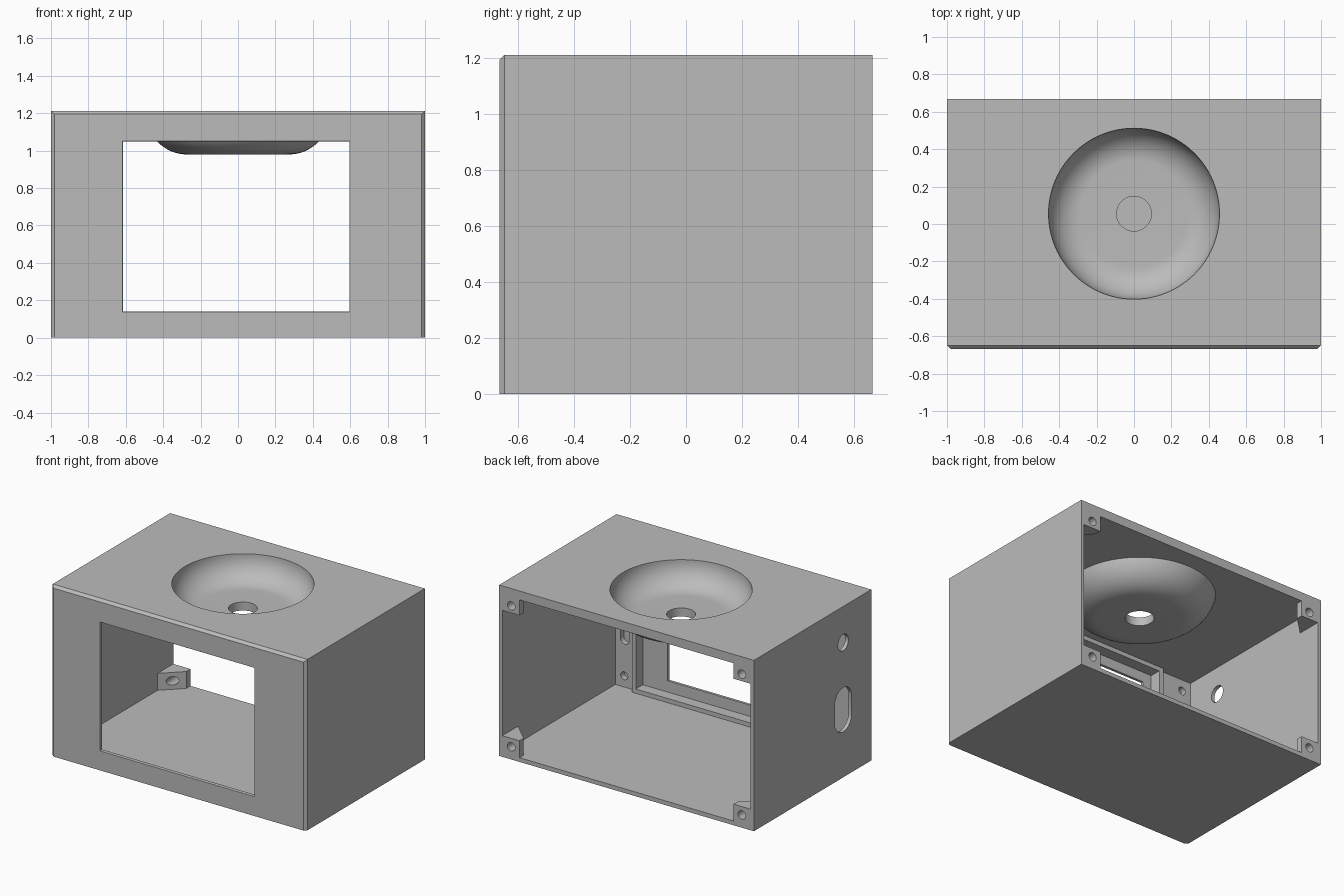
import bpy, bmesh, math
from mathutils import Matrix, Vector

cube = bpy.data.objects.get("Cube")
if cube:
    bpy.data.objects.remove(cube)

grey = bpy.data.materials.new("plain_grey")
grey.use_nodes = True
grey.diffuse_color = (0.5, 0.5, 0.5, 1)
grey.node_tree.nodes["Principled BSDF"].inputs["Base Color"].default_value = (0.5, 0.5, 0.5, 1)

BACK, FRONT, TOP, WALL = 0.667, -0.667, 1.213, 0.975


def make(name, bm):
    bmesh.ops.recalc_face_normals(bm, faces=bm.faces[:])
    mesh = bpy.data.meshes.new(name)
    bm.to_mesh(mesh)
    bm.free()
    mesh.materials.append(grey)
    ob = bpy.data.objects.new(name, mesh)
    bpy.context.collection.objects.link(ob)
    return ob


def box_mesh(lo, hi):
    bm = bmesh.new()
    bmesh.ops.create_cube(bm, size=1)
    for v in bm.verts:
        v.co = Vector([l + (c + 0.5) * (h - l) for l, h, c in zip(lo, hi, v.co)])
    return bm


def box(name, lo, hi):
    return make(name, box_mesh(lo, hi))


def prism(name, points, shift):
    """Closed polygon of 3D points swept along a vector."""
    bm = bmesh.new()
    face = bm.faces.new([bm.verts.new(p) for p in points])
    new = bmesh.ops.extrude_face_region(bm, geom=[face])["geom"]
    bmesh.ops.translate(bm, verts=[v for v in new if isinstance(v, bmesh.types.BMVert)], vec=shift)
    return make(name, bm)


def rounded(name, place, radius, shift, half=0.0, n=32):
    """Round hole, or upright slot if half > 0, swept along x, y or z."""
    pts = []
    for i in range(n):
        a = 2 * math.pi * (i + 0.5) / n
        u, w = radius * math.cos(a), radius * math.sin(a)
        w += math.copysign(half, w)
        off = (0, u, w) if shift[0] else (u, 0, w) if shift[1] else (u, w, 0)
        pts.append(Vector(place) + Vector(off))
    return prism(name, pts, shift)


def lathe(name, profile, centre, steps=96):
    bm = bmesh.new()
    verts = [bm.verts.new((r, 0, z)) for r, z in profile]
    edges = [bm.edges.new(pair) for pair in zip(verts, verts[1:])]
    bmesh.ops.spin(bm, geom=verts + edges, cent=(0, 0, 0), axis=(0, 0, 1),
                   angle=2 * math.pi, steps=steps)
    bmesh.ops.remove_doubles(bm, verts=bm.verts[:], dist=0.0001)
    bmesh.ops.translate(bm, verts=bm.verts[:], vec=centre)
    return make(name, bm)


def bowl_profile(flat, rx, rz, lid):
    curve = [(flat + rx * math.sin(t * math.pi / 32), TOP - rz * math.cos(t * math.pi / 32))
             for t in range(17)]
    return [(0, TOP - rz)] + curve[:-1] + [(flat + rx, min(TOP, lid)), (flat + rx, lid), (0, lid)]


def combine(target, tool, operation):
    mod = target.modifiers.new("cut", 'BOOLEAN')
    mod.operation, mod.object, mod.solver = operation, tool, 'EXACT'
    bpy.context.view_layer.objects.active = target
    bpy.ops.object.modifier_apply(modifier=mod.name)
    bpy.data.objects.remove(tool)


# Outer block with chamfered front top and side edges
bm = box_mesh((-1, FRONT, 0), (1, 0.72, TOP))
edges = [e for e in bm.edges if all(v.co.y < 0 for v in e.verts)
         and any(v.co.z > 1 for v in e.verts)]
bmesh.ops.bevel(bm, geom=edges, offset=0.018, segments=1, affect='EDGES')
case = make("case", bm)


def add(tool):
    combine(case, tool, 'UNION')


def cut(tool):
    combine(case, tool, 'DIFFERENCE')


# Hollow interior, open at the back
cut(box("interior", (-WALL, -0.6, 0.03), (WALL, 0.8, 1.15)))

# Raised screen frame inside the front panel
add(box("screen_frame", (-0.72, -0.62, 0.02), (0.82, -0.565, 1.16)))
cut(box("screen_pocket", (-0.685, -0.645, 0.06), (0.79, -0.5, 1.12)))
cut(box("window", (-0.615, -0.8, 0.14), (0.595, -0.5, 1.05)))

# Window chamfer
bm = box_mesh((-0.625, -0.68, 0.13), (0.605, -0.655, 1.06))
for v in bm.verts:
    if v.co.y > -0.67:
        v.co.x -= math.copysign(0.015, v.co.x)
        v.co.z += 0.015 if v.co.z < 0.5 else -0.015
cut(make("window_chamfer", bm))

# Corner screw blocks at the back, tapering into the side walls
for s in (-1, 1):
    for low, high in ((0.015, 0.15), (1.04, 1.18)):
        plan = [(0.99, 0.7), (0.84, 0.7), (0.84, 0.62), (WALL, 0.49), (0.99, 0.49)]
        add(prism("screw_block", [(s * x, y, low) for x, y in plan], (0, 0, high - low)))

# Bowl shell hanging from the top
dish = (0, 0.055, 0)
add(lathe("bowl_shell", bowl_profile(0.275, 0.22, 0.233, 1.19), dish))
cut(lathe("bowl_hollow", bowl_profile(0.284, 0.173, 0.173, 1.3), dish))
cut(rounded("drain_hole", (0, 0.055, 0.9), 0.093, (0, 0, 0.3), n=48))

# Trim the back flush
cut(box("back_trim", (-1.2, BACK, -0.2), (1.2, 0.9, 1.4)))

# Screw holes in the back blocks and blind holes in the front panel
for x in (-0.905, 0.905):
    for z in (0.09, 1.09):
        cut(rounded("screw_hole", (x, 0.45, z), 0.03, (0, 0.3, 0), n=24))
    for z in (0.11, 1.07):
        cut(rounded("blind_hole", (x, -0.64, z), 0.028, (0, 0.06, 0), n=24))
cut(rounded("key_slot", (0.9, -0.64, 0.43), 0.035, (0, 0.06, 0), half=0.06, n=24))

# Round port and slot in the right wall
cut(rounded("round_port", (-1.1, -0.335, 0.957), 0.058, (0.2, 0, 0)))
cut(rounded("slot_port", (-1.1, -0.335, 0.48), 0.095, (0.2, 0, 0), half=0.062))

# Smooth bowl, sharp edges elsewhere
bpy.ops.object.select_all(action='DESELECT')
case.select_set(True)
bpy.context.view_layer.objects.active = case
bpy.ops.object.shade_smooth_by_angle(angle=math.radians(25))
